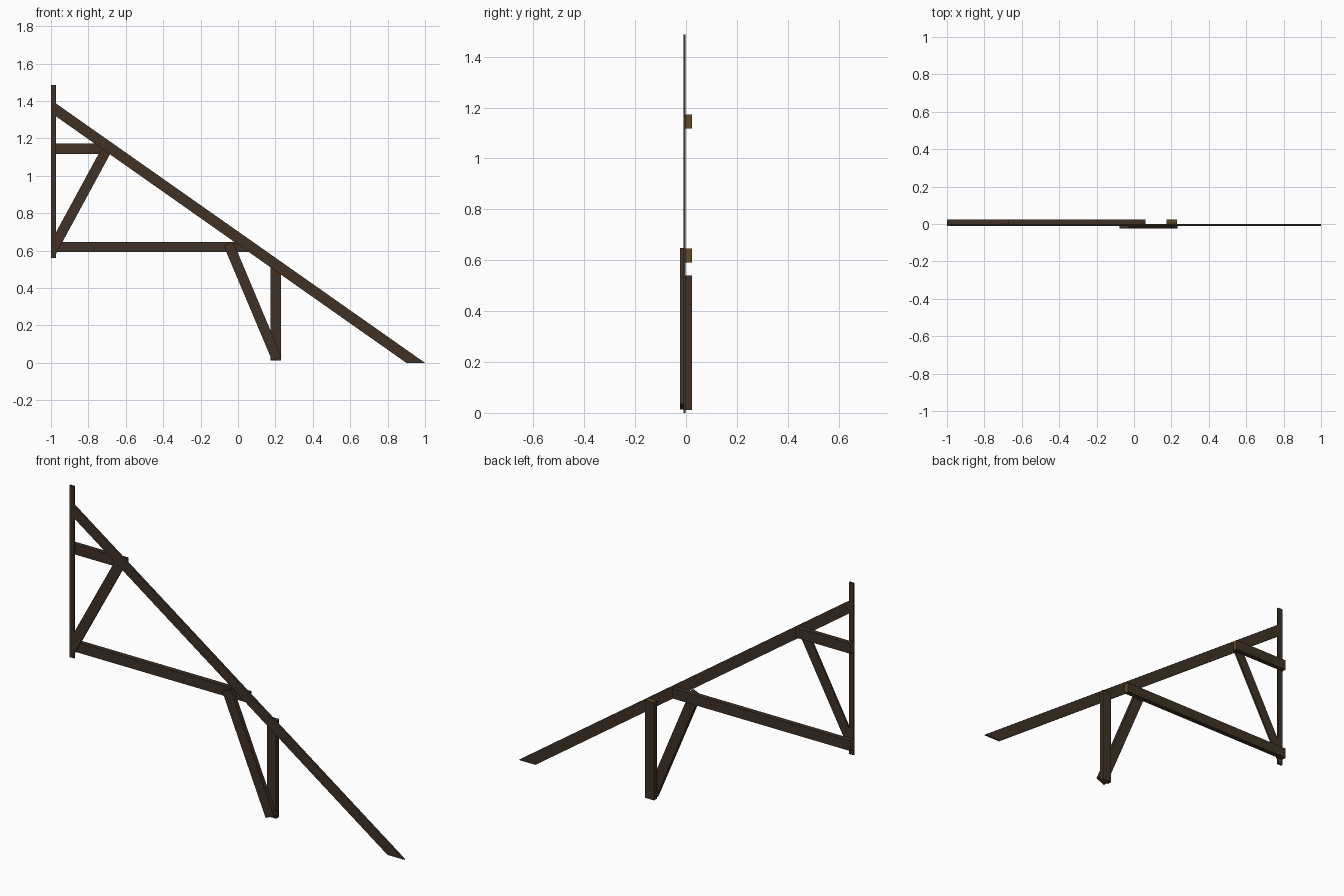
import bpy, bmesh
from mathutils import Vector

if "Cube" in bpy.data.objects:
    bpy.data.objects.remove(bpy.data.objects["Cube"])


def material(name, colour):
    m = bpy.data.materials.new(name)
    m.diffuse_color = (*colour, 1)
    m.use_nodes = True
    m.node_tree.nodes["Principled BSDF"].inputs["Base Color"].default_value = m.diffuse_color
    return m


WOOD = material("dark brown wood", (0.050, 0.031, 0.019))
END = material("golden end grain", (0.115, 0.066, 0.020))


def plank(name, outline, y0, y1, end_axis=None):
    """Extrude an x/z outline from y0 to y1; faces along end_axis get end grain."""
    bm = bmesh.new()
    face = bm.faces.new([bm.verts.new((x, y0, z)) for x, z in outline])
    new = bmesh.ops.extrude_face_region(bm, geom=[face])["geom"]
    bmesh.ops.translate(bm, vec=(0, y1 - y0, 0),
                        verts=[v for v in new if isinstance(v, bmesh.types.BMVert)])
    bmesh.ops.recalc_face_normals(bm, faces=bm.faces)
    bm.normal_update()
    if end_axis:
        for f in bm.faces:
            f.material_index = int(abs(f.normal.dot(Vector(end_axis))) > 0.9)
    me = bpy.data.meshes.new(name)
    bm.to_mesh(me)
    bm.free()
    me.materials.append(WOOD)
    me.materials.append(END)
    ob = bpy.data.objects.new(name, me)
    bpy.context.collection.objects.link(ob)
    return ob


def rect(x0, x1, z0, z1):
    return [(x0, z0), (x1, z0), (x1, z1), (x0, z1)]


FRONT, MID0, MID1, BACK = -0.0245, -0.0105, -0.001, 0.0245

# Thin middle layer: wall post, sloping rafter, upper brace
plank("wall_post", rect(-1.0, -0.972, 0.56, 1.487), MID0, MID1)
plank("rafter", [(-0.972, 1.386), (-0.972, 1.317), (0.9, 0), (1.0, 0)], MID0, MID1)
plank("upper_brace", [(-0.972, 0.70), (-0.972, 0.585), (-0.685, 1.114), (-0.73, 1.146)],
      MID0, MID1)

# Back layer: horizontal ties and short upright
plank("upper_tie", rect(-1.0, -0.67, 1.117, 1.172), MID1, BACK, (1, 0, 0))
plank("lower_tie", rect(-1.0, 0.062, 0.592, 0.647), MID1, BACK, (1, 0, 0))
plank("short_post", rect(0.174, 0.229, 0.012, 0.541), MID1, BACK, (0, 0, 1))

# Front layer: lower diagonal brace
plank("lower_brace", [(-0.077, 0.627), (0.182, 0.013), (0.232, 0.034), (-0.026, 0.649)],
      FRONT, MID1)
